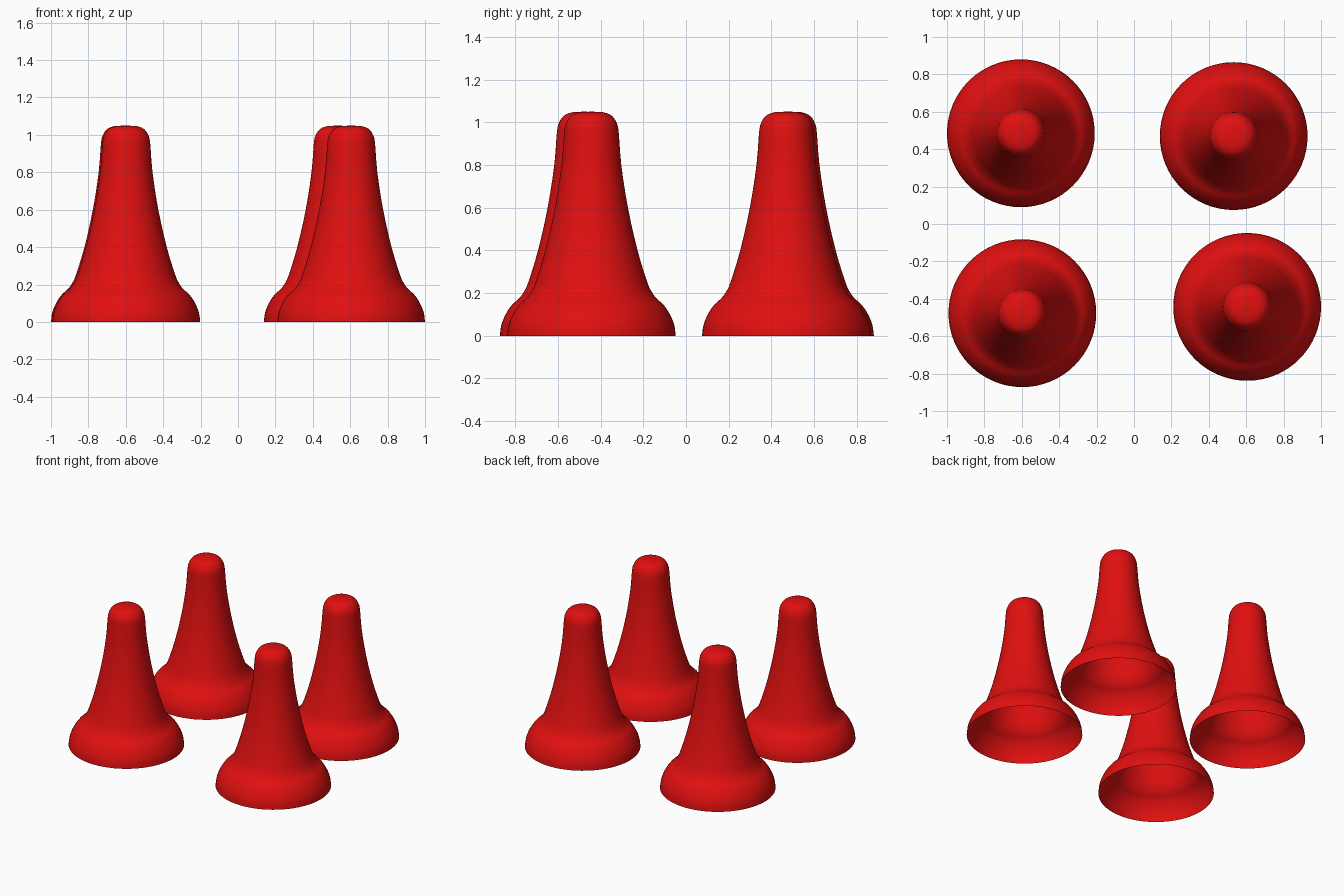
import bpy
import bmesh
from math import cos, sin, tau
from mathutils import Vector

cube = bpy.data.objects.get("Cube")
if cube:
    bpy.data.objects.remove(cube)

# Single red plastic
red = bpy.data.materials.new("red_plastic")
red.use_nodes = True
colour = (0.75, 0.005, 0.005, 1)
red.diffuse_color = colour
red.node_tree.nodes["Principled BSDF"].inputs["Base Color"].default_value = colour

# Half outline as (radius, height): bulging foot, flared stem, rounded tip
OUTLINE = [(0.395, 0), (0.388, 0.05), (0.368, 0.1), (0.338, 0.145),
           (0.305, 0.175), (0.283, 0.205), (0.262, 0.25), (0.216, 0.4),
           (0.171, 0.6), (0.14, 0.8), (0.128, 0.95), (0.119, 0.995),
           (0.096, 1.03), (0.055, 1.047)]
TIP = 1.05
SEGMENTS = 64
STEPS = 3


def smooth_outline(points):
    """Pass a Catmull-Rom curve through the outline points."""
    p = [Vector(q) for q in points]
    p = [p[0] * 2 - p[1]] + p + [Vector((0, TIP))]
    result = []
    for a, b, c, d in zip(p, p[1:], p[2:], p[3:]):
        for i in range(STEPS):
            t = i / STEPS
            result.append(0.5 * (2 * b + (c - a) * t
                                 + (2 * a - 5 * b + 4 * c - d) * t ** 2
                                 + (3 * b - a - 3 * c + d) * t ** 3))
    result.append(p[-2])
    return result


def cone_mesh():
    """Thin hollow shell, open underneath."""
    bm = bmesh.new()
    rings = [[bm.verts.new((r * cos(tau * i / SEGMENTS), r * sin(tau * i / SEGMENTS), z))
              for i in range(SEGMENTS)] for r, z in smooth_outline(OUTLINE)]
    for low, high in zip(rings, rings[1:]):
        for i in range(SEGMENTS):
            j = (i + 1) % SEGMENTS
            bm.faces.new((low[i], low[j], high[j], high[i]))
    tip = bm.verts.new((0, 0, TIP))
    for i in range(SEGMENTS):
        bm.faces.new((rings[-1][i], rings[-1][(i + 1) % SEGMENTS], tip))
    for face in bm.faces:
        face.smooth = True
    mesh = bpy.data.meshes.new("cone_shell")
    bm.to_mesh(mesh)
    bm.free()
    mesh.materials.append(red)
    return mesh


# Four loosely placed cones share one mesh
shell = cone_mesh()
for name, x, y in (("back_right_cone", -0.605, 0.485),
                   ("back_left_cone", 0.533, 0.47),
                   ("front_right_cone", -0.597, -0.477),
                   ("front_left_cone", 0.605, -0.443)):
    cone = bpy.data.objects.new(name, shell)
    cone.location = (x, y, 0)
    bpy.context.collection.objects.link(cone)
